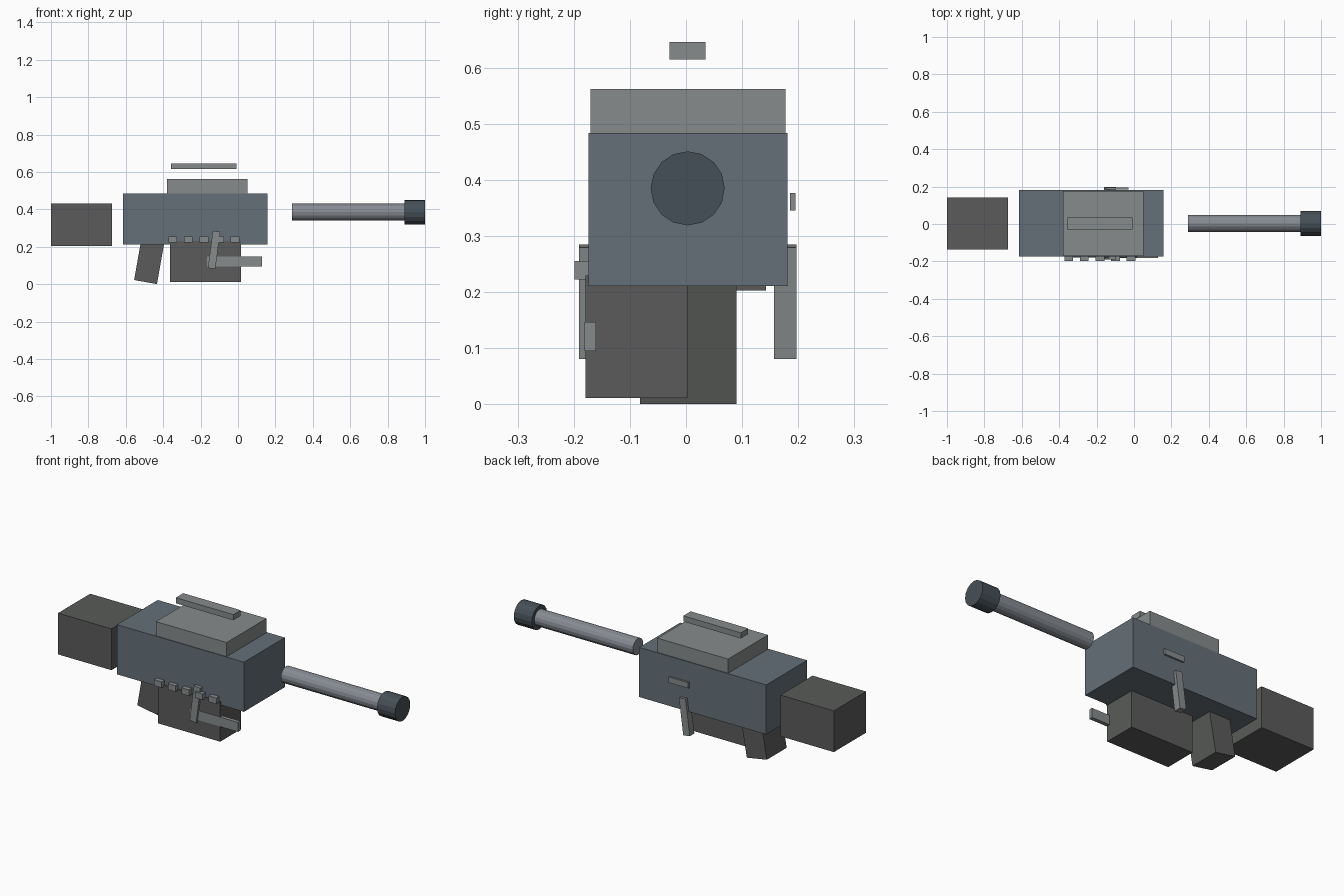
import bpy
import math

if "Cube" in bpy.data.objects:
    bpy.data.objects.remove(bpy.data.objects["Cube"])

YC = 0.003  # centre line of the model


def material(name, rgb):
    m = bpy.data.materials.new(name)
    m.diffuse_color = (*rgb, 1)
    m.use_nodes = True
    m.node_tree.nodes["Principled BSDF"].inputs["Base Color"].default_value = m.diffuse_color
    return m


STEEL = material("blue_steel", (0.13, 0.16, 0.19))
GREY = material("light_metal", (0.24, 0.26, 0.26))
BARREL = material("barrel_metal", (0.24, 0.26, 0.29))
DARK = material("dark_polymer", (0.10, 0.105, 0.10))
MUZZLE = material("muzzle_metal", (0.06, 0.08, 0.095))


def box(name, x, y, z, mat, tilt=0):
    """Box from (min, max) ranges, tilted in the xz plane about its centre."""
    bpy.ops.mesh.primitive_cube_add(
        size=1, location=[(r[0] + r[1]) / 2 for r in (x, y, z)])
    ob = bpy.context.object
    ob.name = name
    ob.scale = [r[1] - r[0] for r in (x, y, z)]
    ob.rotation_euler.y = math.radians(tilt)
    ob.data.materials.append(mat)
    return ob


def tube(name, x0, x1, radius, mat, sides=16):
    """Flat-sided cylinder along x."""
    bpy.ops.mesh.primitive_cylinder_add(
        vertices=sides, radius=radius, depth=x1 - x0,
        location=((x0 + x1) / 2, YC, 0.385), rotation=(0, math.pi / 2, 0))
    ob = bpy.context.object
    ob.name = name
    ob.data.materials.append(mat)
    return ob


# Receiver, feed cover and the rail above it
box("receiver", (-0.615, 0.158), (-0.174, 0.181), (0.211, 0.484), STEEL)
box("feed_cover", (-0.38, 0.05), (-0.17, 0.177), (0.48, 0.562), GREY)
box("top_rail", (-0.358, -0.008), (-0.029, 0.035), (0.615, 0.646), GREY)

# Stock, tilted grip and offset ammunition box
box("stock", (-1.0, -0.675), (-0.136, 0.143), (0.203, 0.43), DARK)
box("grip", (-0.532, -0.408), (-0.082, 0.09), (0.009, 0.289), DARK, tilt=10)
box("ammo_box", (-0.363, 0.017), (-0.179, 0.003), (0.011, 0.23), DARK)

# Barrel and muzzle
tube("barrel", 0.29, 0.89, 0.045, BARREL)
tube("muzzle", 0.89, 1.0, 0.066, MUZZLE)

# Folded legs on both sides
for side, label in ((-1, "right"), (1, "left")):
    y = YC + side * 0.174
    box("folded_leg_" + label, (-0.148, -0.108), (y - 0.02, y + 0.02),
        (0.083, 0.283), GREY, tilt=7.5)

# Side handle and the plate on the far side
box("side_handle", (-0.165, 0.127), (-0.181, -0.16), (0.095, 0.147), GREY)
box("side_plate", (-0.15, -0.03), (0.185, 0.195), (0.346, 0.377), GREY)

# Row of belt links
for i in range(5):
    x = -0.348 + i * 0.083
    box(f"belt_link_{i + 1}", (x - 0.023, x + 0.023), (-0.199, -0.165),
        (0.223, 0.256), GREY)
